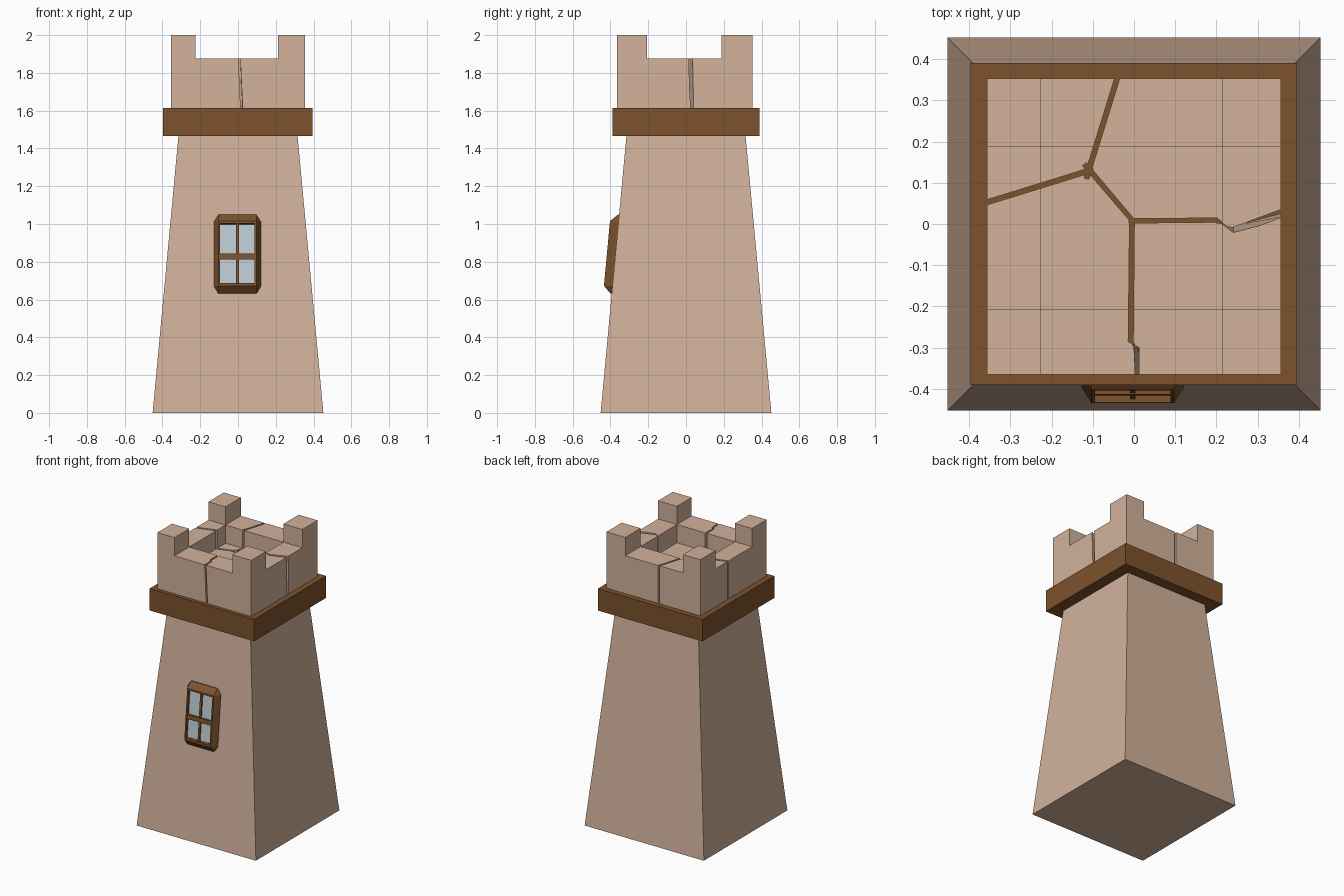
import bpy, bmesh, math
from mathutils import Vector, Matrix

if "Cube" in bpy.data.objects:
    bpy.data.objects.remove(bpy.data.objects["Cube"])


def material(name, rgb):
    m = bpy.data.materials.new(name)
    m.diffuse_color = (*rgb, 1)
    m.use_nodes = True
    m.node_tree.nodes["Principled BSDF"].inputs["Base Color"].default_value = m.diffuse_color
    return m


STONE = material("sandstone", (0.645, 0.445, 0.328))
WOOD = material("brown wood", (0.205, 0.084, 0.026))
GLASS = material("pale blue glass", (0.515, 0.61, 0.665))


def make(name, bm, mat, matrix=None):
    bmesh.ops.recalc_face_normals(bm, faces=bm.faces)
    me = bpy.data.meshes.new(name)
    bm.to_mesh(me)
    bm.free()
    if mat:
        me.materials.append(mat)
    ob = bpy.data.objects.new(name, me)
    bpy.context.collection.objects.link(ob)
    if matrix:
        ob.matrix_world = matrix
    return ob


def skin(bm, rings, caps=True):
    """Loft equal-length rings of points into a solid."""
    vs = [[bm.verts.new(p) for p in r] for r in rings]
    n = len(vs[0])
    for a, b in zip(vs, vs[1:]):
        for i in range(n):
            bm.faces.new((a[i], a[(i + 1) % n], b[(i + 1) % n], b[i]))
    if caps:
        bm.faces.new(vs[0])
        bm.faces.new(vs[-1])
    return vs


def rect(x0, x1, y0, y1, z):
    return [(x0, y0, z), (x1, y0, z), (x1, y1, z), (x0, y1, z)]


def block(name, x, y, z, mat, matrix=None):
    bm = bmesh.new()
    skin(bm, [rect(*x, *y, z[0]), rect(*x, *y, z[1])])
    return make(name, bm, mat, matrix)


# Tapered tower body
bm = bmesh.new()
b, t = 0.452, 0.315
skin(bm, [rect(-b, b, -b, b, 0), rect(-t, t, -t, t, 1.47)])
make("tower_body", bm, STONE)

# Wooden band
block("wood_band", (-0.397, 0.395), (-0.39, 0.39), (1.465, 1.615), WOOD)

# Battlement: corner posts, lower walls and a sunken floor on a 3x3 grid
xs = (-0.356, -0.226, 0.213, 0.356)
ys = (-0.365, -0.206, 0.188, 0.353)
zs = (1.60, 1.75, 1.875, 2.0)


def filled(c):
    i, j, k = c
    if not all(0 <= n < 3 for n in c):
        return False
    return k <= (i != 1) + (j != 1)


bm = bmesh.new()
grid = {}


def corner(c):
    if c not in grid:
        grid[c] = bm.verts.new((xs[c[0]], ys[c[1]], zs[c[2]]))
    return grid[c]


for n in range(27):
    cell = (n % 3, n // 3 % 3, n // 9)
    if not filled(cell):
        continue
    for axis in range(3):
        for side in (0, 1):
            nb = list(cell)
            nb[axis] += 2 * side - 1
            if filled(tuple(nb)):
                continue
            quad = []
            for du, dv in ((0, 0), (1, 0), (1, 1), (0, 1)):
                c = list(cell)
                c[axis] += side
                c[(axis + 1) % 3] += du
                c[(axis + 2) % 3] += dv
                quad.append(corner(tuple(c)))
            bm.faces.new(quad if side else quad[::-1])
crown = make("battlement", bm, STONE)

# Cracks cut through the battlement: top path and the shift of each point at the bottom
cracks = [
    ([(-0.02, 0.42), (-0.11, 0.13), (-0.115, 0.11)], [(0, 0)] * 3),
    ([(-0.1, 0.132), (-0.226, 0.093), (-0.42, 0.033)], [(0, 0)] * 3),
    ([(-0.12, 0.145), (-0.005, 0.01), (-0.008, -0.285), (-0.001, -0.3), (0, -0.42)],
     [(0, 0), (0, 0), (0, 0), (0.02, 0), (0.025, 0)]),
    ([(-0.012, 0.008), (0.2, 0.006), (0.24, -0.025), (0.42, 0.042)],
     [(0, 0), (0, 0.005), (0, 0.03), (0, 0.01)]),
]
for path, shift in cracks:
    pts = [Vector(p) for p in path]
    rings = []
    for i, p in enumerate(pts):
        d = (pts[min(i + 1, len(pts) - 1)] - pts[max(i - 1, 0)]).normalized()
        s = Vector((-d.y, d.x)) * 0.006
        q = p + Vector(shift[i])
        rings.append([(*(p + s), 2.05), (*(p - s), 2.05), (*(q - s), 1.55), (*(q + s), 1.55)])
    bm = bmesh.new()
    skin(bm, rings)
    cutter = make("crack_cutter", bm, None)
    cutter.hide_render = True
    mod = crown.modifiers.new("crack", 'BOOLEAN')
    mod.operation, mod.solver, mod.object = 'DIFFERENCE', 'EXACT', cutter
    bpy.context.view_layer.objects.active = crown
    bpy.ops.object.modifier_apply(modifier=mod.name)
    bpy.data.objects.remove(cutter)

# Window, built flat (x right, y up, z outward) then laid on the sloping front wall
slope = (b - t) / 1.47
tilt = Matrix.Translation((-0.003, -(b - slope * 0.84), 0.84)) @ \
    Matrix.Rotation(math.pi / 2 - math.atan(slope), 4, 'X')


def oct_ring(w, h, c, d, z):
    return [(w, -d, z), (w, d, z), (c, h, z), (-c, h, z),
            (-w, d, z), (-w, -d, z), (-c, -h, z), (c, -h, z)]


def box_ring(w, h, z):
    return oct_ring(w, h, w, h, z)


# Chamfered frame with a recessed opening
bm = bmesh.new()
skin(bm, [oct_ring(0.124, 0.21, 0.1, 0.172, -0.015),
          oct_ring(0.124, 0.21, 0.1, 0.172, 0.006),
          box_ring(0.1, 0.172, 0.045),
          box_ring(0.091, 0.16, 0.045),
          box_ring(0.091, 0.16, 0.018)])
bmesh.ops.remove_doubles(bm, verts=bm.verts, dist=1e-5)
make("window_frame", bm, WOOD, tilt)

# Panes and glazing bars
for x in ((-0.091, -0.007), (0.007, 0.091)):
    for y in ((-0.156, -0.031), (-0.001, 0.156)):
        block("window_pane", x, y, (0.019, 0.026), GLASS, tilt)
block("window_crossbar", (-0.091, 0.091), (-0.031, -0.001), (0.016, 0.04), WOOD, tilt)
block("window_mullion", (-0.007, 0.007), (-0.16, 0.16), (0.016, 0.036), WOOD, tilt)
